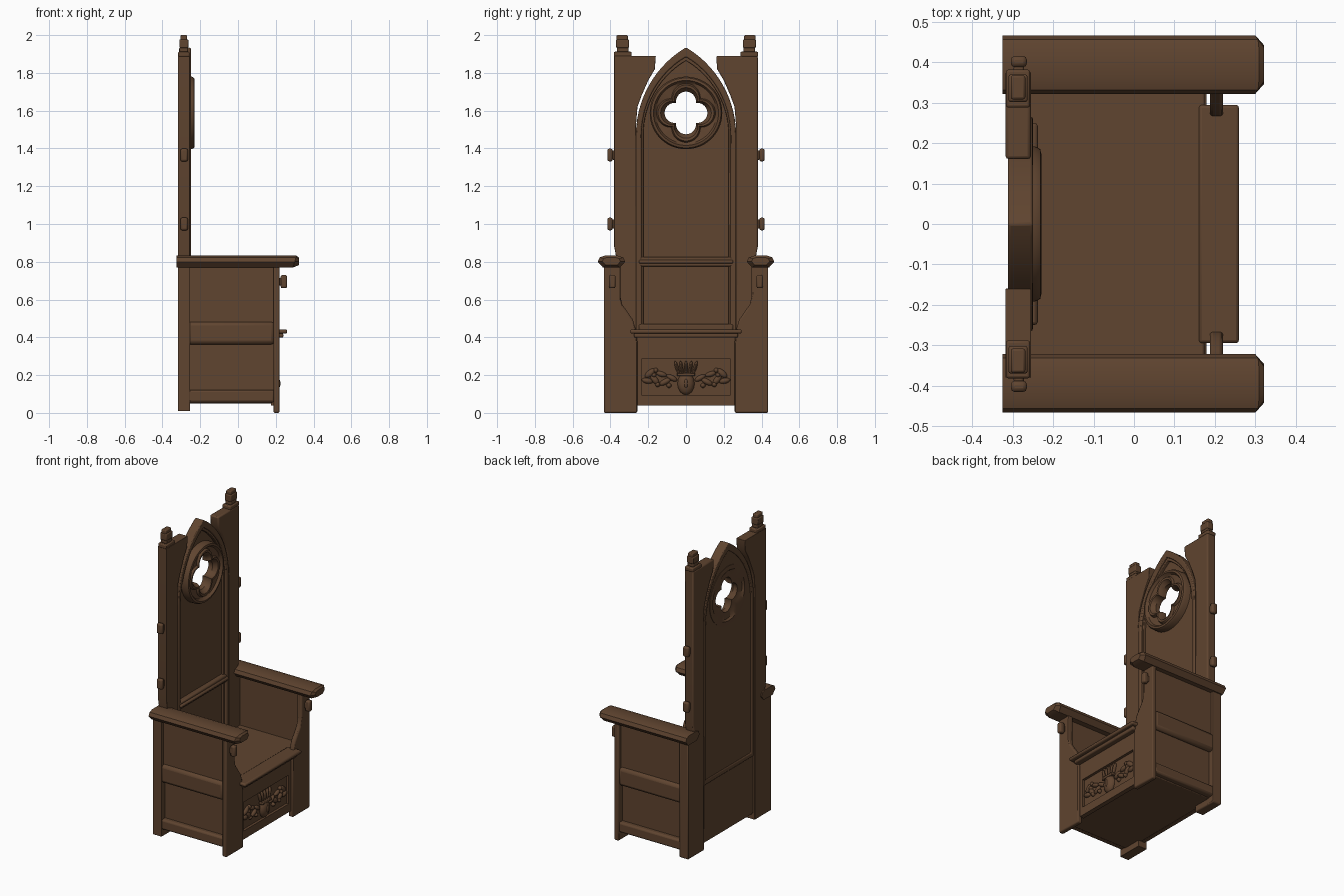
import bpy, bmesh
from math import sin, cos, pi, sqrt, atan2
from mathutils import Matrix

if "Cube" in bpy.data.objects:
    bpy.data.objects.remove(bpy.data.objects["Cube"], do_unlink=True)

COLOR = (0.115, 0.058, 0.029, 1)
wood = bpy.data.materials.new("dark_brown_wood")
wood.use_nodes = True
wood.diffuse_color = COLOR
bsdf = wood.node_tree.nodes["Principled BSDF"]
bsdf.inputs["Base Color"].default_value = COLOR
bsdf.inputs["Roughness"].default_value = 0.7
made = []


def finish(name, bm, bevel=0.0):
    bmesh.ops.remove_doubles(bm, verts=bm.verts, dist=0.0001)
    bmesh.ops.recalc_face_normals(bm, faces=bm.faces)
    mesh = bpy.data.meshes.new(name)
    bm.to_mesh(mesh)
    bm.free()
    mesh.materials.append(wood)
    ob = bpy.data.objects.new(name, mesh)
    bpy.context.collection.objects.link(ob)
    if bevel:
        mod = ob.modifiers.new("soft_edges", "BEVEL")
        mod.width, mod.segments, mod.limit_method = bevel, 2, "ANGLE"
    made.append(ob)
    return ob


def box(name, x, y, z, bevel=0.006):
    """Box from (min, max) pairs."""
    bm = bmesh.new()
    bmesh.ops.create_cube(bm, size=1)
    for v in bm.verts:
        v.co = [a + (c + 0.5) * (b - a) for c, (a, b) in zip(v.co, (x, y, z))]
    return finish(name, bm, bevel)


def plate(name, outlines, x0, x1, bevel=0.0):
    """Flat board in the YZ plane; outlines after the first are holes."""
    cu = bpy.data.curves.new(name, "CURVE")
    cu.dimensions, cu.fill_mode, cu.extrude = "2D", "BOTH", (x1 - x0) / 2
    for pts in outlines:
        sp = cu.splines.new("POLY")
        sp.points.add(len(pts) - 1)
        for p, (y, z) in zip(sp.points, pts):
            p.co = (y, z, 0, 1)
        sp.use_cyclic_u = True
    tmp = bpy.data.objects.new(name, cu)
    mesh = bpy.data.meshes.new_from_object(tmp)
    bm = bmesh.new()
    bm.from_mesh(mesh)
    bpy.data.objects.remove(tmp)
    bpy.data.meshes.remove(mesh)
    turn = Matrix(((0, 0, 1, (x0 + x1) / 2), (1, 0, 0, 0), (0, 1, 0, 0), (0, 0, 0, 1)))
    bm.transform(turn)
    return finish(name, bm, bevel)


def loft(name, rings, closed=False):
    """Skin between rings of points; closed joins the last ring to the first."""
    bm = bmesh.new()
    rows = [[bm.verts.new(p) for p in r] for r in rings]
    n = len(rows[0])
    pairs = list(zip(rows, rows[1:])) + ([(rows[-1], rows[0])] if closed else [])
    for a, b in pairs:
        for i in range(n):
            j = (i + 1) % n
            bm.faces.new((a[i], a[j], b[j], b[i]))
    if not closed:
        bm.faces.new(rows[0])
        bm.faces.new(rows[-1])
    return finish(name, bm)


def blob(name, center, size, tilt=0.0):
    """Flattened ball for carved relief, tilted in the YZ plane."""
    bm = bmesh.new()
    bmesh.ops.create_uvsphere(bm, u_segments=14, v_segments=8, radius=1)
    bm.transform(Matrix.Translation(center) @ Matrix.Rotation(tilt, 4, "X")
                 @ Matrix.Diagonal((*size, 1)))
    return finish(name, bm)


def rect(w, z0, z1):
    return [(-w, z0), (w, z0), (w, z1), (-w, z1)]


def arch(w, base, spring, apex, steps=14):
    """Pointed arch outline."""
    h = apex - spring
    r = (w * w + h * h) / (2 * w)
    top = atan2(h, r - w) if r > w else pi / 2
    side = [(w - r + r * cos(top * i / steps), spring + r * sin(top * i / steps))
            for i in range(steps + 1)]
    side = [(w, base)] + side
    return side + [(-y, z) for y, z in reversed(side[:-1])]


HUB = 1.588


def circle(r, x, n=96):
    return [(x, r * cos(2 * pi * i / n), HUB + r * sin(2 * pi * i / n)) for i in range(n)]


def quatrefoil(d, r, x, n=96):
    pts = []
    for i in range(n):
        a = 2 * pi * i / n
        f = (a + pi / 4) % (pi / 2) - pi / 4
        k = d * cos(f) + sqrt(r * r - (d * sin(f)) ** 2)
        pts.append((x, k * cos(a), HUB + k * sin(a)))
    return pts


# Tall pointed back with its mouldings
hole = [(y, z) for x, y, z in circle(0.16, 0)]
plate("back_panel", [arch(0.25, 0.05, 1.47, 1.915), hole], -0.305, -0.28)
plate("back_arch_frame", [arch(0.265, 0.43, 1.47, 1.935), arch(0.236, 0.46, 1.47, 1.885)],
      -0.312, -0.25, 0.006)
plate("back_inner_moulding", [arch(0.24, 0.45, 1.47, 1.89), arch(0.226, 0.47, 1.47, 1.865)],
      -0.29, -0.262, 0.003)
box("back_lower_board", (-0.305, -0.275), (-0.28, 0.28), (0.05, 0.46))
for nm, w, x, z in (("back_rail", 0.245, -0.25, (0.775, 0.825)),
                    ("back_rail_bead", 0.25, -0.238, (0.79, 0.81)),
                    ("back_foot_rail", 0.25, -0.245, (0.435, 0.47))):
    box(nm, (-0.3, x), (-w, w), z, 0.008)

# Pierced roundel
loft("roundel", [circle(0.192, -0.308), circle(0.192, -0.245), circle(0.185, -0.232),
                 circle(0.172, -0.229), circle(0.162, -0.245),
                 quatrefoil(0.08, 0.076, -0.25), quatrefoil(0.078, 0.07, -0.236),
                 quatrefoil(0.072, 0.062, -0.238), quatrefoil(0.06, 0.053, -0.265),
                 quatrefoil(0.06, 0.053, -0.295), quatrefoil(0.08, 0.076, -0.3),
                 circle(0.165, -0.312)], closed=True)

# Seat and base box
box("seat", (-0.28, 0.175), (-0.395, 0.395), (0.40, 0.435))
box("seat_front", (0.16, 0.26), (-0.295, 0.295), (0.42, 0.442), 0.008)
box("seat_front_moulding", (0.16, 0.24), (-0.275, 0.275), (0.398, 0.422), 0.008)
box("base_floor", (-0.28, 0.18), (-0.39, 0.39), (0.05, 0.065))
plate("front_panel_frame", [rect(0.262, 0.04, 0.40), rect(0.235, 0.095, 0.285)], 0.175, 0.205)
box("front_panel_field", (0.175, 0.188), (-0.25, 0.25), (0.08, 0.3), 0)

# Carved relief: crowned head between leafy sprays
blob("carved_face", (0.19, 0, 0.155), (0.03, 0.045, 0.06))
blob("carved_nose", (0.215, 0, 0.155), (0.01, 0.01, 0.025))
box("carved_crown_band", (0.185, 0.213), (-0.048, 0.048), (0.195, 0.212), 0.004)
for i in range(-2, 3):
    blob("carved_crown_point", (0.193, i * 0.024, 0.24), (0.014, 0.009, 0.037), -i * 0.15)
for s in (1, -1):
    for y, z, ly, lz, t in ((0.075, 0.185, 0.032, 0.014, 0.5), (0.11, 0.165, 0.034, 0.015, -0.5),
                            (0.13, 0.205, 0.03, 0.014, 0.3), (0.165, 0.175, 0.03, 0.016, 0.9),
                            (0.19, 0.21, 0.034, 0.017, -0.7), (0.205, 0.17, 0.03, 0.015, 0.2)):
        blob("carved_leaf", (0.19, s * y, z), (0.016, ly, lz), s * t)
    for y, z in ((0.09, 0.145), (0.15, 0.15), (0.16, 0.225), (0.17, 0.2)):
        blob("carved_berry", (0.19, s * y, z), (0.018, 0.013, 0.013))

# Posts, legs, arms and side panels, one set per side
POST = [(0.262, 0.01), (0.432, 0.01), (0.432, 0.79), (0.365, 0.8), (0.38, 0.88), (0.38, 1.89),
        (0.16, 1.89), (0.165, 1.82), (0.2, 1.76), (0.235, 1.68), (0.257, 1.62), (0.265, 1.52)]
LEG = [(0.258, 0), (0.435, 0), (0.435, 0.79), (0.348, 0.79), (0.348, 0.62), (0.338, 0.575),
       (0.31, 0.535), (0.282, 0.495), (0.268, 0.45), (0.258, 0.38)]
ARM = [(0.322, 0.8), (0.332, 0.823), (0.36, 0.832), (0.43, 0.832), (0.457, 0.823),
       (0.467, 0.8), (0.44, 0.77), (0.35, 0.77)]
for s, side in ((1, "left"), (-1, "right")):
    def flip(pts):
        return [(s * y, z) for y, z in pts]

    def span(a, b):
        return tuple(sorted((s * a, s * b)))

    plate(side + "_back_post", [flip(POST)], -0.318, -0.255, 0.008)
    plate(side + "_front_leg", [flip(LEG)], 0.188, 0.22, 0.008)
    loft(side + "_armrest", [[(x + c * (z - 0.8), s * (0.395 + (y - 0.395) * k),
                               0.805 + (z - 0.805) * k) for y, z in ARM]
                             for x, k, c in ((-0.325, 1, 0), (0.3, 1, 0.3), (0.322, 0.66, 0))])
    box(side + "_upper_side_panel", (-0.28, 0.195), span(0.385, 0.41), (0.42, 0.79), 0)
    box(side + "_lower_side_panel", (-0.28, 0.195), span(0.375, 0.395), (0.06, 0.42), 0)
    box(side + "_middle_side_rail", (-0.27, 0.195), span(0.385, 0.43), (0.362, 0.482), 0.02)
    box(side + "_bottom_side_rail", (-0.27, 0.195), span(0.375, 0.428), (0.055, 0.122), 0.012)

    # Finial on the post
    for nm, hx, y, z in (("plinth", 0.03, (0.288, 0.382), (1.885, 1.912)),
                         ("neck", 0.022, (0.305, 0.365), (1.91, 1.935)),
                         ("body", 0.024, (0.302, 0.37), (1.932, 1.978)),
                         ("cap", 0.018, (0.308, 0.368), (1.972, 2.0))):
        box(side + "_finial_" + nm, (-0.287 - hx, -0.287 + hx), span(*y), z)

    # Small knobs on the post and leg
    for z in (1.365, 1.0):
        box(side + "_post_peg", (-0.298, -0.272), span(0.37, 0.392), (z - 0.025, z + 0.025))
        box(side + "_post_knob", (-0.305, -0.265), span(0.388, 0.416), (z - 0.034, z + 0.034), 0.01)
    box(side + "_leg_peg", (0.21, 0.24), span(0.378, 0.402), (0.675, 0.715))
    box(side + "_leg_knob", (0.226, 0.26), span(0.373, 0.407), (0.66, 0.73), 0.009)

# Smooth shading that keeps hard edges
bpy.ops.object.select_all(action="DESELECT")
for ob in made:
    ob.select_set(True)
bpy.context.view_layer.objects.active = made[0]
bpy.ops.object.shade_smooth_by_angle(angle=0.6)
